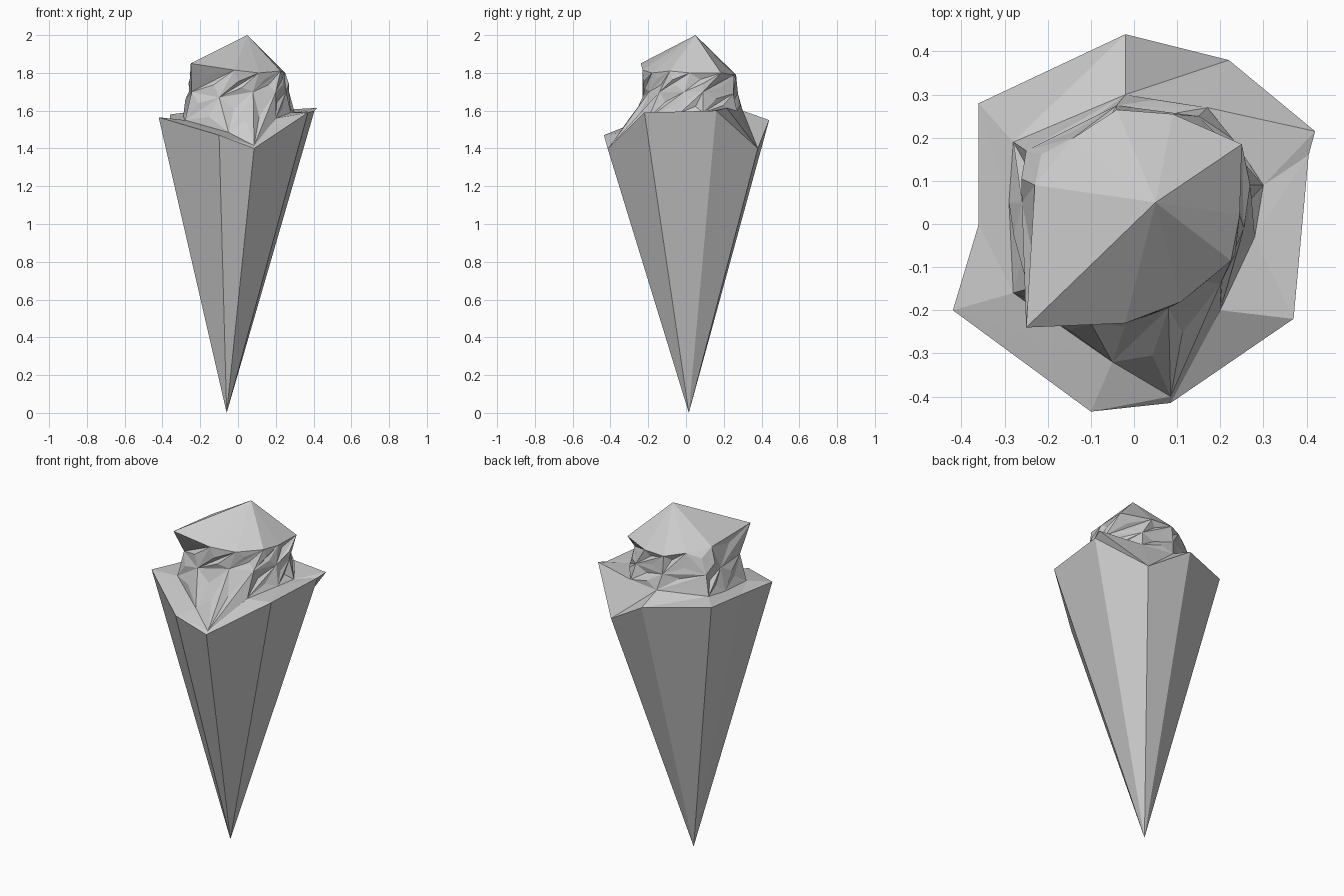
import bpy
import bmesh
import random

if "Cube" in bpy.data.objects:
    bpy.data.objects.remove(bpy.data.objects["Cube"])

random.seed(4)

# Matching loops, listed counter-clockwise from the front
RIM = [(.085, -.415, 1.40), (.37, -.22, 1.59), (.405, .16, 1.60), (.42, .215, 1.615), (.22, .38, 1.40),
       (-.02, .44, 1.55), (-.36, .28, 1.58), (-.36, 0, 1.55), (-.42, -.20, 1.565), (-.10, -.435, 1.47)]
NECK = [(.085, -.40, 1.415), (.20, -.20, 1.56), (.28, -.03, 1.59), (.30, .09, 1.59), (.17, .27, 1.60),
        (-.02, .30, 1.60), (-.28, .19, 1.59), (-.29, .05, 1.57), (-.28, -.16, 1.55), (-.05, -.32, 1.485)]
WAIST = [(.08, -.195, 1.70), (.20, -.14, 1.70), (.255, -.01, 1.70), (.27, .09, 1.70), (.15, .25, 1.69),
         (-.04, .275, 1.69), (-.25, .17, 1.70), (-.26, .05, 1.70), (-.245, -.15, 1.70), (-.10, -.23, 1.67)]
CROWN = [(.11, -.18, 1.80), (.225, -.085, 1.81), (.245, .02, 1.80), (.25, .185, 1.80), (.09, .255, 1.79),
         (-.04, .265, 1.79), (-.14, .20, 1.81), (-.23, .09, 1.83), (-.25, -.24, 1.85), (-.02, -.23, 1.815)]
TIP, PEAK = (-.06, .015, 0), (.05, .05, 2.0)


def make(name, verts, faces, rough=0):
    bm = bmesh.new()
    vs = [bm.verts.new(v) for v in verts]
    fs = [bm.faces.new([vs[i] for i in f]) for f in faces]
    # dent or raise every face of the banded sides for a craggy surface
    for f in fs[:rough]:
        bmesh.ops.poke(bm, faces=[f], offset=random.uniform(-.022, .018))
    me = bpy.data.meshes.new(name)
    bm.to_mesh(me)
    bm.free()
    ob = bpy.data.objects.new(name, me)
    bpy.context.collection.objects.link(ob)


def fan(n, start, centre, flip=False):
    tris = [(start + i, start + (i + 1) % n, centre) for i in range(n)]
    return [t[::-1] for t in tris] if flip else tris


def bridge(n, a, b):
    # triangulated band between the loops starting at a and b
    out = []
    for i in range(n):
        j = (i + 1) % n
        out += [(a + i, a + j, b + j), (a + i, b + j, b + i)]
    return out


# Faceted cone; an extra corner flap reaches up to the raised rim tip
cone_rim = RIM[:3] + RIM[4:]
m = len(cone_rim)
make("cone", cone_rim + [TIP, RIM[3]], fan(m, 0, m, True) + [(2, 3, m + 1)])

# Folded collar between the rim and the scoop
n = len(RIM)
make("collar", RIM + NECK, bridge(n, 0, n))

# Craggy scoop with a pointed overhanging cap
make("scoop", NECK + WAIST + CROWN + [PEAK],
     bridge(n, 0, n) + bridge(n, n, 2 * n) + fan(n, 2 * n, 3 * n), rough=4 * n)
